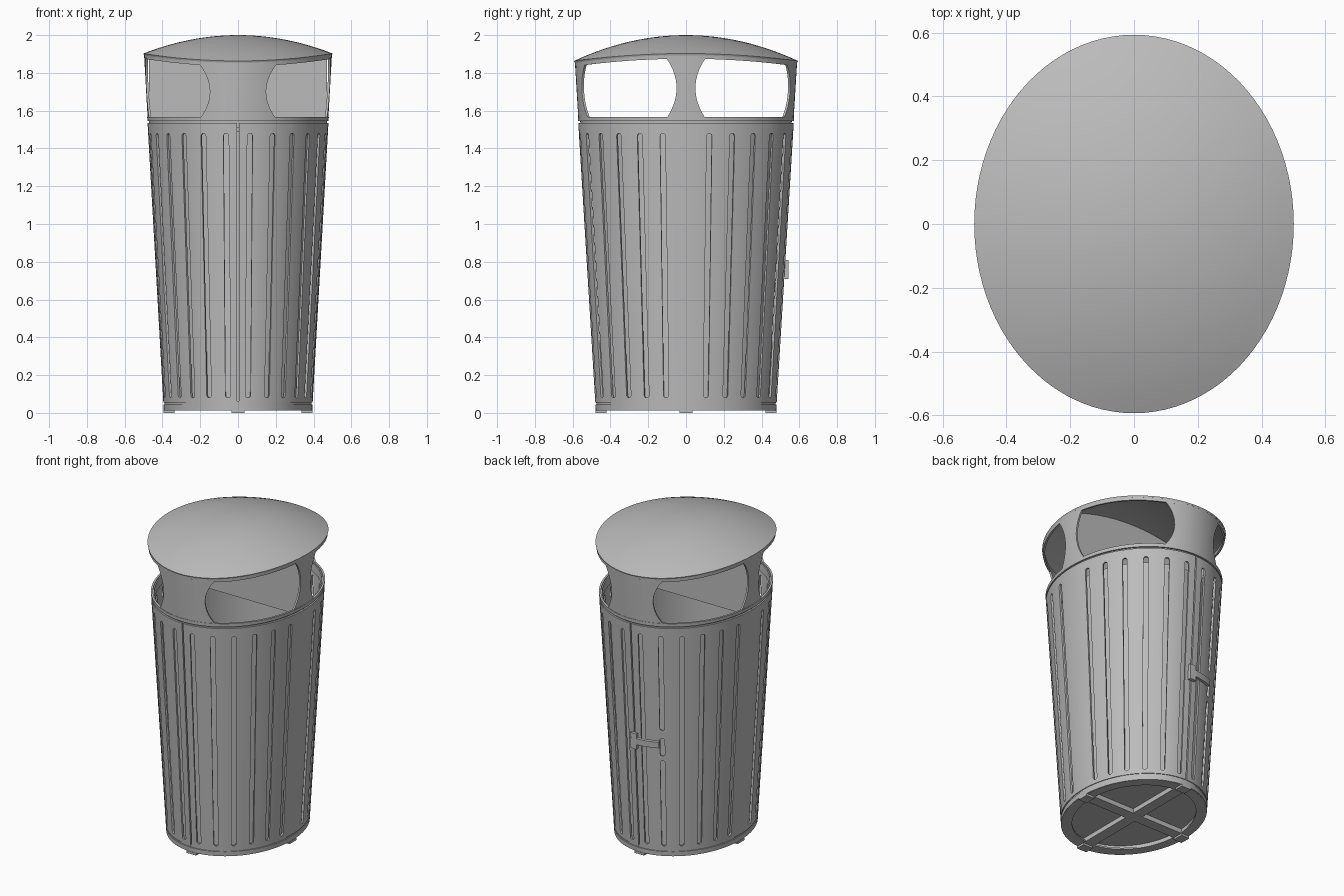
import bpy, bmesh
from math import sin, cos, asin, pi, hypot
from mathutils import Vector

if "Cube" in bpy.data.objects:
    bpy.data.objects.remove(bpy.data.objects["Cube"])

grey = bpy.data.materials.new("painted_grey_metal")
grey.use_nodes = True
grey.diffuse_color = (0.5, 0.5, 0.5, 1)
grey.node_tree.nodes["Principled BSDF"].inputs["Base Color"].default_value = (0.5, 0.5, 0.5, 1)


def radii(z):
    return 0.395 + 0.0565 * (z - 0.05), 0.48 + 0.061 * (z - 0.05)


def wall(t, z, inset=0.0):
    """Point on the tapered oval wall; t = 0 is the front, t = pi/2 is +x."""
    a, b = radii(z)
    return Vector(((a - inset) * sin(t), -(b - inset) * cos(t), z))


def lid_height(x, y):
    return 2.0 - 0.39 * (x * x + y * y)


def finish(name, bm, smooth=True):
    me = bpy.data.meshes.new(name)
    bm.to_mesh(me)
    bm.free()
    ob = bpy.data.objects.new(name, me)
    bpy.context.collection.objects.link(ob)
    me.materials.append(grey)
    return ob


def bake(ob):
    """Apply the modifiers and shade smooth with sharp edges kept."""
    dg = bpy.context.evaluated_depsgraph_get()
    me = bpy.data.meshes.new_from_object(ob.evaluated_get(dg))
    ob.modifiers.clear()
    ob.data = me
    bpy.ops.object.select_all(action="DESELECT")
    ob.select_set(True)
    bpy.context.view_layer.objects.active = ob
    bpy.ops.object.shade_smooth_by_angle(angle=0.6)


def sheet(name, patches, thickness):
    """Thick sheets from functions f(u, v); each patch is (f, columns, rows)."""
    bm = bmesh.new()
    for f, nu, nv in patches:
        g = [[bm.verts.new(f(i / nu, j / nv)) for i in range(nu + 1)] for j in range(nv + 1)]
        for j in range(nv):
            for i in range(nu):
                bm.faces.new((g[j][i], g[j][i + 1], g[j + 1][i + 1], g[j + 1][i]))
    bmesh.ops.remove_doubles(bm, verts=bm.verts, dist=1e-5)
    ob = finish(name, bm)
    if thickness:
        mod = ob.modifiers.new("Thickness", "SOLIDIFY")
        mod.thickness = thickness
        mod.offset = 0
    return ob


def band(z0, z1, inset):
    return lambda u, v: wall(2 * pi * u, z0 + (z1 - z0) * v, inset)


def box(name, lo, hi):
    bm = bmesh.new()
    bmesh.ops.create_cube(bm, size=1)
    for v in bm.verts:
        v.co = [l + (c + 0.5) * (h - l) for l, h, c in zip(lo, hi, v.co)]
    return finish(name, bm)


N = 96

# Slot positions: even spacing along the oval's quarter arc
steps = 400
arc, lengths = 0.0, [0.0]
a, b = radii(1.5)
for k in range(steps):
    t = (k + 0.5) / steps * pi / 2
    arc += hypot(a * cos(t), b * sin(t)) * pi / 2 / steps
    lengths.append(arc)
quarter = []
for i in range(6):
    goal = arc * (i + 0.5) / 6.5
    quarter.append(next(k for k, s in enumerate(lengths) if s >= goal) / steps * pi / 2)

# Cutters: rounded slots and the two door seams
cut = bmesh.new()


def add_cutter(t, z0, z1, r, segs):
    a, b = radii(1)
    tangent = Vector((a * cos(t), b * sin(t), 0)).normalized()
    normal = Vector((tangent.y, -tangent.x, 0))
    outline = [(r * cos(pi * k / segs), z1 - r + r * sin(pi * k / segs)) for k in range(segs + 1)]
    outline += [(-s, z0 + z1 - z) for s, z in outline]
    rings = [[cut.verts.new(wall(t, z) + tangent * s + normal * d) for s, z in outline]
             for d in (-0.035, 0.035)]
    cut.faces.new(rings[0])
    cut.faces.new(rings[1][::-1])
    n = len(outline)
    for k in range(n):
        cut.faces.new((rings[0][k], rings[1][k], rings[1][(k + 1) % n], rings[0][(k + 1) % n]))


for i, q in enumerate(quarter):
    for t in (q, -q, pi - q, pi + q):
        if i == 1 and t == pi + q:      # slot interrupted by the latch
            spans = [(0.08, 0.65), (0.68, 0.8), (0.85, 1.48)]
        else:
            spans = [(0.08, 1.48)]
        for z0, z1 in spans:
            add_cutter(t, z0, z1, 0.014, 6)
for t in (0, pi):
    add_cutter(t, 0.03, 1.56, 0.004, 2)
bmesh.ops.recalc_face_normals(cut, faces=cut.faces)
cutter = finish("slot_cutter", cut)
cutter.hide_render = True

# Slotted outer shell
shell = sheet("slotted_shell", [(band(0.055, 1.535, 0.006), N, 1)], 0.012)
mod = shell.modifiers.new("Slots", "BOOLEAN")
mod.object = cutter
mod.solver = "EXACT"
bake(shell)
bpy.data.objects.remove(cutter)

# Inner liner with floor
def liner(u, v):
    t, s = 2 * pi * u, 0.37 + 0.02 * v
    return Vector((s * sin(t), -(s + 0.077) * cos(t), 0.06 + 1.43 * v))


def disc(a, b, inner, z):
    return lambda u, v: Vector((a * sin(2 * pi * u), -b * cos(2 * pi * u), 0)) * (inner + (1 - inner) * v) + Vector((0, 0, z))


bake(sheet("inner_liner", [(liner, N, 1)], 0.008))
bake(sheet("floor_plate", [(disc(0.385, 0.47, 0, 0.046), N, 1)], 0.008))

# Base ring, cross bars and feet
bake(sheet("base_ring", [(band(0.014, 0.044, 0.005), N, 1), (disc(0.387, 0.472, 0.86, 0.018), N, 1)], 0.01))
bake(sheet("base_ring_lip", [(band(0.018, 0.06, 0.055), N, 1)], 0.006))
bake(sheet("base_collar", [(band(0.04, 0.062, 0.01), N, 1)], 0.01))
box("cross_bar_side", (-0.38, -0.035, 0.012), (0.38, 0.035, 0.046))
box("cross_bar_front", (-0.035, -0.465, 0.0125), (0.035, 0.465, 0.046))
for s, side in ((1, "left"), (-1, "right")):
    box("foot_" + side, (s * 0.365 - 0.03, -0.035, 0), (s * 0.365 + 0.03, 0.035, 0.014))
for s, side in ((1, "back"), (-1, "front")):
    box("foot_" + side, (-0.035, s * 0.45 - 0.03, 0), (0.035, s * 0.45 + 0.03, 0.014))

# Hood: lower band, recessed collar, upper band and four waisted posts
bake(sheet("hood_lower_band", [(band(1.545, 1.567, 0.006), N, 1)], 0.012))
bake(sheet("hood_collar", [(band(1.51, 1.56, 0.015), N, 1)], 0.008))


def under_lid(t, drop):
    p = wall(t, 1.88)
    return lid_height(p.x, p.y) - drop


def upper_band(u, v):
    t = 2 * pi * u
    return wall(t, under_lid(t, 0.028 - 0.023 * v), 0.008)


def post(centre, waist, radius):
    def f(u, v):
        half = asin((waist + 0.055 * (2 * v - 1) ** 2) / radius)
        t = centre + (2 * u - 1) * half
        return wall(t, 1.56 + (under_lid(t, 0.02) - 1.56) * v, 0.008)
    return f, 12, 14


bake(sheet("hood_upper_band", [(upper_band, N, 1)], 0.012))
bake(sheet("hood_posts", [post(0, 0.15, 0.49), post(pi, 0.15, 0.49),
                          post(pi / 2, 0.05, 0.58), post(-pi / 2, 0.05, 0.58)], 0.012))

# Domed lid
def dome(u, v):
    x, y = 0.499 * v * sin(2 * pi * u), -0.591 * v * cos(2 * pi * u)
    return Vector((x, y, lid_height(x, y) - 0.005))


bake(sheet("domed_lid", [(dome, N, 12)], 0.01))

# Central divider between the two sides
def divider(u, v):
    x = (2 * u - 1) * 0.47
    return Vector((x, 0, 1.49 + (lid_height(x, 0) - 0.01 - 1.49) * v))


bake(sheet("divider", [(divider, 24, 1)], 0.01))

# Rear latch: upright plate and a bar curving along the wall
box("latch_plate", (-0.022, 0.515, 0.71), (0.022, 0.542, 0.81))
bake(sheet("latch_bar", [(lambda u, v: wall(pi - 0.04 + 0.4 * u, 0.74 + 0.04 * v, -0.009), 10, 1)], 0.018))
